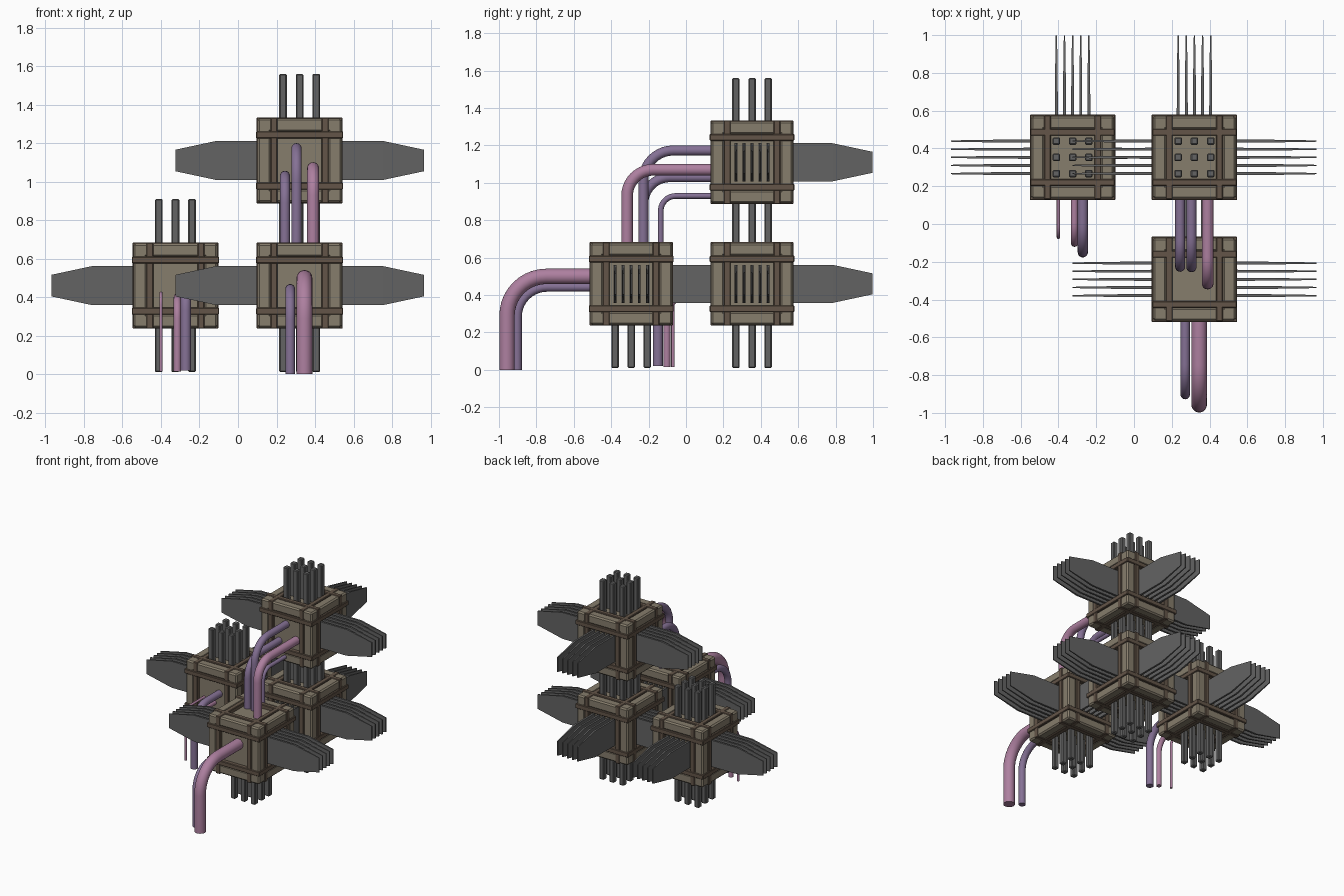
import bpy, bmesh, math
from mathutils import Vector, Matrix

if "Cube" in bpy.data.objects:
    bpy.data.objects.remove(bpy.data.objects["Cube"])


def mat(name, c):
    m = bpy.data.materials.new(name)
    m.diffuse_color = (*c, 1)
    m.use_nodes = True
    m.node_tree.nodes["Principled BSDF"].inputs["Base Color"].default_value = m.diffuse_color
    return m


WOOD = mat("tan_wood", (0.24, 0.205, 0.15))
STRAP = mat("dark_brown_strap", (0.125, 0.09, 0.065))
GREY = mat("dark_grey_metal", (0.125, 0.125, 0.125))
PINK = mat("pink_pipe", (0.42, 0.215, 0.35))
PURPLE = mat("purple_pipe", (0.235, 0.165, 0.30))


def finish(name, bm, material, bevel=0.0):
    bmesh.ops.recalc_face_normals(bm, faces=bm.faces)
    me = bpy.data.meshes.new(name)
    bm.to_mesh(me)
    bm.free()
    ob = bpy.data.objects.new(name, me)
    bpy.context.collection.objects.link(ob)
    me.materials.append(material)
    if bevel:
        mod = ob.modifiers.new("bevel", "BEVEL")
        mod.width = bevel
        mod.segments = 1
    return ob


def box(bm, c, s):
    bmesh.ops.create_cube(bm, size=1, matrix=Matrix.Translation(c) @ Matrix.Diagonal((*s, 1)))


def axis_vec(axis, along, u, v):
    # Places a value along an axis and two values on the other axes
    p = [0, 0, 0]
    p[axis], p[(axis + 1) % 3], p[(axis + 2) % 3] = along, u, v
    return Vector(p)


def crate(name, c):
    # Recessed panel block
    bm = bmesh.new()
    box(bm, c, (0.39, 0.39, 0.39))
    finish(name + "_panels", bm, WOOD)
    # Twelve edge beams
    bm = bmesh.new()
    for a in range(3):
        for su in (-1, 1):
            for sv in (-1, 1):
                box(bm, c + axis_vec(a, 0, su * 0.184, sv * 0.184), axis_vec(a, 0.436, 0.07, 0.07))
    finish(name + "_edge_beams", bm, WOOD, 0.01)
    # Straps: two rings around each axis
    bm = bmesh.new()
    for a, out in ((0, 0.223), (1, 0.2235), (2, 0.2265)):
        for s in (-1, 1):
            for t in (-1, 1):
                mid = out - 0.018
                box(bm, c + axis_vec(a, s * 0.133, t * mid, 0), axis_vec(a, 0.036, 0.036, 2 * out))
                box(bm, c + axis_vec(a, s * 0.133, 0, t * mid), axis_vec(a, 0.036, 2 * out, 0.036))
    finish(name + "_straps", bm, STRAP, 0.004)


def fins(name, c, angle):
    # Five upright blades with tapered tips, pointing along +x then turned
    bm = bmesh.new()
    rot = Matrix.Translation(c) @ Matrix.Rotation(angle, 4, "Z")
    for i in range(-2, 3):
        rings = []
        for x, h, t in ((0.18, 0.102, 0.008), (0.43, 0.102, 0.007), (0.645, 0.056, 0.0035)):
            rings.append([bm.verts.new(rot @ Vector((x, i * 0.043 + sy * t, sz * h)))
                          for sy, sz in ((-1, -1), (1, -1), (1, 1), (-1, 1))])
        for r0, r1 in zip(rings, rings[1:]):
            for k in range(4):
                bm.faces.new((r0[k], r0[(k + 1) % 4], r1[(k + 1) % 4], r1[k]))
        bm.faces.new(rings[0])
        bm.faces.new(rings[-1])
    finish(name, bm, GREY)


def bars(name, c, s):
    # Three by three square rods
    bm = bmesh.new()
    for i in (-1, 0, 1):
        for j in (-1, 0, 1):
            box(bm, c + Vector((i * 0.086, j * 0.086, s * 0.315)), (0.04, 0.04, 0.27))
    finish(name, bm, GREY, 0.006)


def pipe(name, x, z, y0, y1, z1, r, bend, material):
    # Leaves a crate face towards -y, then bends straight down
    path = [(y0, z, 0)]
    for k in range(11):
        a = math.pi / 2 * k / 10
        path.append((y1 + bend - bend * math.sin(a), z - bend + bend * math.cos(a), a))
    path.append((y1, z1, math.pi / 2))
    bm = bmesh.new()
    n = 20
    rings = []
    for y, zz, a in path:
        ring = []
        for k in range(n):
            t = 2 * math.pi * k / n
            o = r * math.sin(t)
            ring.append(bm.verts.new((x + r * math.cos(t), y - o * math.sin(a), zz + o * math.cos(a))))
        rings.append(ring)
    for r0, r1 in zip(rings, rings[1:]):
        for k in range(n):
            bm.faces.new((r0[k], r0[(k + 1) % n], r1[(k + 1) % n], r1[k]))
    bm.faces.new(rings[0])
    bm.faces.new(rings[-1])
    for f in bm.faces:
        f.smooth = len(f.verts) == 4
    finish(name, bm, material)


# Four crates with fins on left, right and back, and rods above and below
LAYOUT = {
    "left_crate": ((-0.325, 0.353, 0.46), (1, -1)),
    "right_crate": ((0.32, 0.353, 0.46), (1, -1)),
    "top_crate": ((0.32, 0.353, 1.11), (1, -1)),
    "front_crate": ((0.32, -0.293, 0.46), (-1,)),
}
for name, (pos, rods) in LAYOUT.items():
    c = Vector(pos)
    crate(name, c)
    for side, ang in (("right", 0), ("back", math.pi / 2), ("left", math.pi)):
        fins(f"{name}_{side}_fins", c, ang)
    for s in rods:
        bars(name + ("_upper_rods" if s > 0 else "_lower_rods"), c, s)

# Pipes from the front crate to the ground
pipe("front_large_pipe", 0.345, 0.50, -0.47, -0.957, 0.0, 0.041, 0.21, PINK)
pipe("front_small_pipe", 0.271, 0.443, -0.47, -0.903, 0.0, 0.025, 0.16, PURPLE)
# Pipes from the top crate into the front crate
pipe("top_upper_pipe", 0.304, 1.173, 0.17, -0.228, 0.64, 0.027, 0.16, PURPLE)
pipe("top_pink_pipe", 0.39, 1.07, 0.17, -0.315, 0.64, 0.031, 0.14, PINK)
pipe("top_lower_pipe", 0.244, 1.03, 0.17, -0.227, 0.64, 0.026, 0.14, PURPLE)
pipe("top_thin_pipe", 0.31, 0.93, 0.17, -0.135, 0.64, 0.015, 0.08, PURPLE)
# Pipes from the left crate down
pipe("left_purple_pipe", -0.271, 0.48, 0.17, -0.15, 0.02, 0.027, 0.15, PURPLE)
pipe("left_pink_pipe", -0.315, 0.40, 0.17, -0.102, 0.015, 0.019, 0.11, PINK)
pipe("left_thin_pipe", -0.4, 0.42, 0.17, -0.07, 0.015, 0.009, 0.06, PINK)
